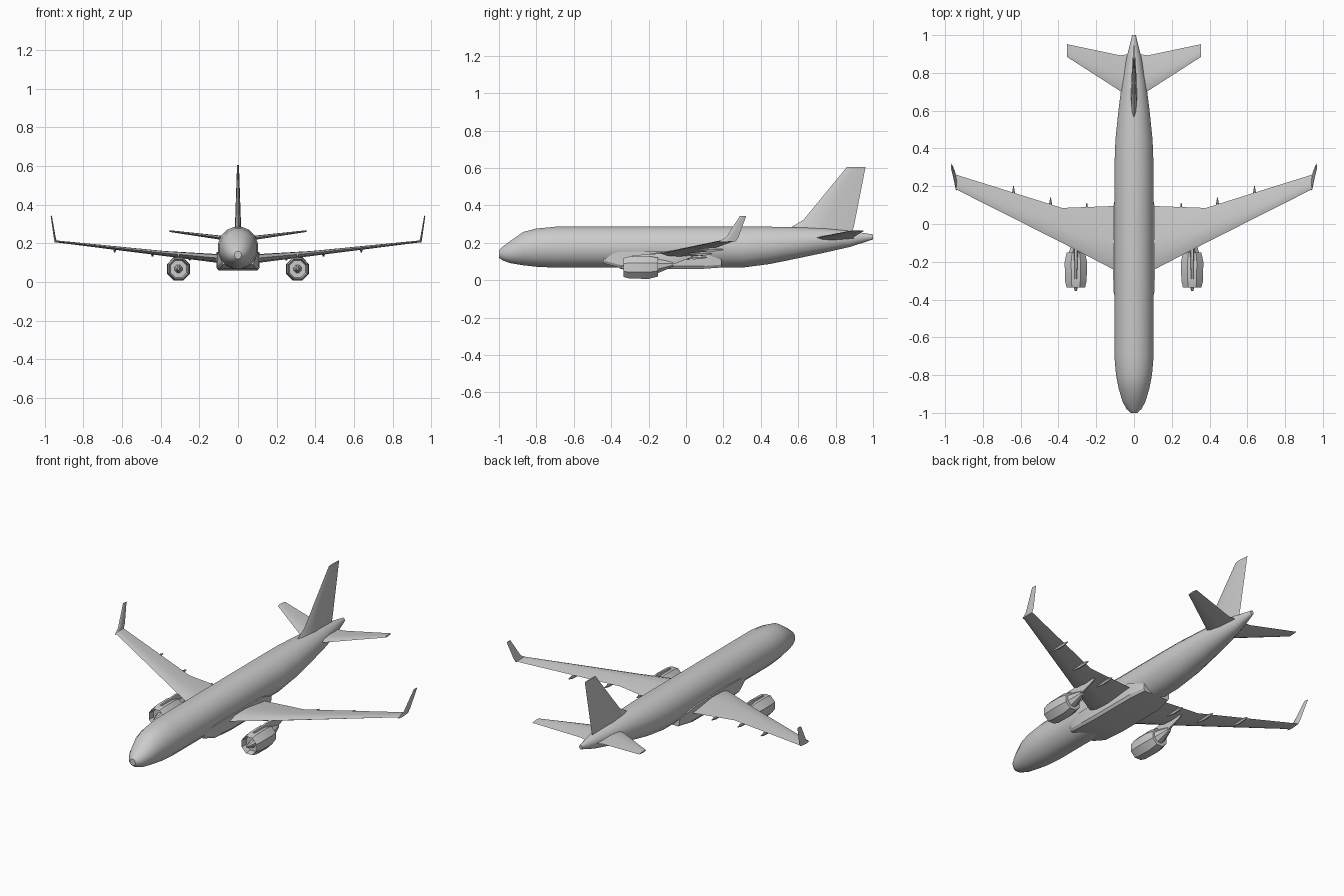
import bpy, bmesh, math
from mathutils import Vector

if "Cube" in bpy.data.objects:
    bpy.data.objects.remove(bpy.data.objects["Cube"], do_unlink=True)

grey = bpy.data.materials.new("plain grey")
grey.use_nodes = True
grey.diffuse_color = (0.6, 0.6, 0.6, 1)
grey.node_tree.nodes["Principled BSDF"].inputs["Base Color"].default_value = (0.6, 0.6, 0.6, 1)


def loft(name, rings, mirror=False, angle=30):
    """Skin a list of equal-length point rings and cap both ends."""
    bm = bmesh.new()
    loops = [[bm.verts.new(p) for p in ring] for ring in rings]
    n = len(loops[0])
    for a, b in zip(loops, loops[1:]):
        for i in range(n):
            j = (i + 1) % n
            bm.faces.new((a[i], a[j], b[j], b[i]))
    bm.faces.new(loops[0][::-1])
    bm.faces.new(loops[-1])
    bmesh.ops.recalc_face_normals(bm, faces=bm.faces)
    mesh = bpy.data.meshes.new(name)
    bm.to_mesh(mesh)
    bm.free()
    mesh.materials.append(grey)
    obj = bpy.data.objects.new(name, mesh)
    bpy.context.collection.objects.link(obj)
    if mirror:
        obj.modifiers.new("other side", "MIRROR")
        obj.modifiers["other side"].use_mirror_merge = False
    bpy.ops.object.select_all(action="DESELECT")
    obj.select_set(True)
    bpy.context.view_layer.objects.active = obj
    bpy.ops.object.shade_smooth_by_angle(angle=math.radians(angle))
    return obj


def oval(x, y, half_width, low, high, sides):
    """Upright elliptical ring across the y axis."""
    mid, half = (low + high) / 2, (high - low) / 2
    turns = [2 * math.pi * (i + 0.5) / sides for i in range(sides)]
    return [(x + half_width * math.sin(t), y, mid + half * math.cos(t)) for t in turns]


def foil(lead, trail, thick, across=(0, 0, 1)):
    """Six-point wing section between a leading and a trailing point."""
    a, b, up = Vector(lead), Vector(trail), Vector(across) * thick / 2
    return [a, a.lerp(b, 0.15) + up * 0.8, a.lerp(b, 0.45) + up, b,
            a.lerp(b, 0.45) - up, a.lerp(b, 0.15) - up * 0.8]


# Fuselage: y, half width, bottom, top
body = [(-1, 0.018, 0.12, 0.16), (-0.98, 0.04, 0.105, 0.18), (-0.94, 0.062, 0.09, 0.21),
        (-0.87, 0.083, 0.078, 0.26), (-0.8, 0.097, 0.07, 0.278), (-0.7, 0.106, 0.065, 0.288),
        (0.3, 0.106, 0.065, 0.288), (0.45, 0.1, 0.085, 0.288), (0.61, 0.083, 0.118, 0.284),
        (0.75, 0.065, 0.148, 0.277), (0.88, 0.04, 0.178, 0.264), (1, 0.01, 0.218, 0.245)]
loft("fuselage", [oval(0, y, w, lo, hi, 16) for y, w, lo, hi in body])

# Belly fairing: boxy shell with tapered ends
fairing = [(-0.44, 0.085, 0.09, 0.13), (-0.36, 0.108, 0.068, 0.15), (-0.22, 0.112, 0.06, 0.155),
           (0.08, 0.112, 0.06, 0.15), (0.19, 0.09, 0.068, 0.11)]
loft("belly_fairing", [[(-w, y, hi), (-w, y, lo + 0.015), (-w * 0.9, y, lo),
                        (w * 0.9, y, lo), (w, y, lo + 0.015), (w, y, hi)]
                       for y, w, lo, hi in fairing])

# Wings and upturned winglets
loft("wings", [foil((0.04, -0.275, 0.12), (0.04, 0.095, 0.115), 0.05),
               foil((0.11, -0.24, 0.125), (0.11, 0.095, 0.12), 0.045),
               foil((0.38, -0.1, 0.15), (0.38, 0.085, 0.145), 0.026),
               foil((0.945, 0.185, 0.211), (0.945, 0.262, 0.211), 0.01)], mirror=True)
out = (-1, 0, 0.2)
loft("winglets", [foil((0.94, 0.175, 0.205), (0.945, 0.265, 0.208), 0.012, out),
                  foil((0.948, 0.215, 0.23), (0.948, 0.28, 0.23), 0.01, out),
                  foil((0.966, 0.288, 0.343), (0.966, 0.322, 0.343), 0.006, out)], mirror=True)

# Tail surfaces
loft("stabilizers", [foil((0.02, 0.67, 0.222), (0.02, 0.9, 0.222), 0.026),
                     foil((0.075, 0.705, 0.228), (0.075, 0.893, 0.228), 0.022),
                     foil((0.355, 0.885, 0.264), (0.355, 0.952, 0.264), 0.009)], mirror=True)
side = (1, 0, 0)
loft("tail_fin", [foil((0, 0.54, 0.26), (0, 0.885, 0.24), 0.036, side),
                  foil((0, 0.63, 0.325), (0, 0.9, 0.3), 0.03, side),
                  foil((0, 0.86, 0.605), (0, 0.96, 0.605), 0.01, side)])
loft("fin_fillet", [foil((0, 0.54, 0.27), (0, 0.8, 0.27), 0.03, side),
                    foil((0, 0.64, 0.33), (0, 0.8, 0.31), 0.014, side)])

# Engines: recessed inlet with spinner, barrel, tapering exhaust cone
engine = [(-0.355, 0.006, 0.068), (-0.3, 0.022, 0.068), (-0.3, 0.047, 0.068),
          (-0.335, 0.055, 0.068), (-0.3, 0.064, 0.068), (-0.2, 0.066, 0.068),
          (-0.15, 0.054, 0.07), (-0.15, 0.04, 0.075), (-0.07, 0.014, 0.085)]
loft("engines", [oval(0.308, y, r * 0.97, z - r, z + r, 8) for y, r, z in engine], mirror=True)
pylon = [(-0.29, 0.008, 0.11, 0.134), (-0.17, 0.012, 0.09, 0.145),
         (-0.08, 0.012, 0.075, 0.148), (0.03, 0.005, 0.12, 0.145)]
loft("engine_pylons", [oval(0.308, y, w, lo, hi, 6) for y, w, lo, hi in pylon], mirror=True)

# Flap track pods under the trailing edge
for place, x, end, z in (("inner", 0.25, 0.112, 0.122), ("middle", 0.442, 0.14, 0.142),
                         ("outer", 0.638, 0.2, 0.164)):
    pod = [(-0.13, 0.003, 0.003), (-0.07, 0.007, 0.012), (-0.03, 0.007, 0.01), (0, 0.002, 0.003)]
    loft(place + "_flap_pods", [oval(x, end + dy, w, z - h, z + h, 6) for dy, w, h in pod],
         mirror=True)
